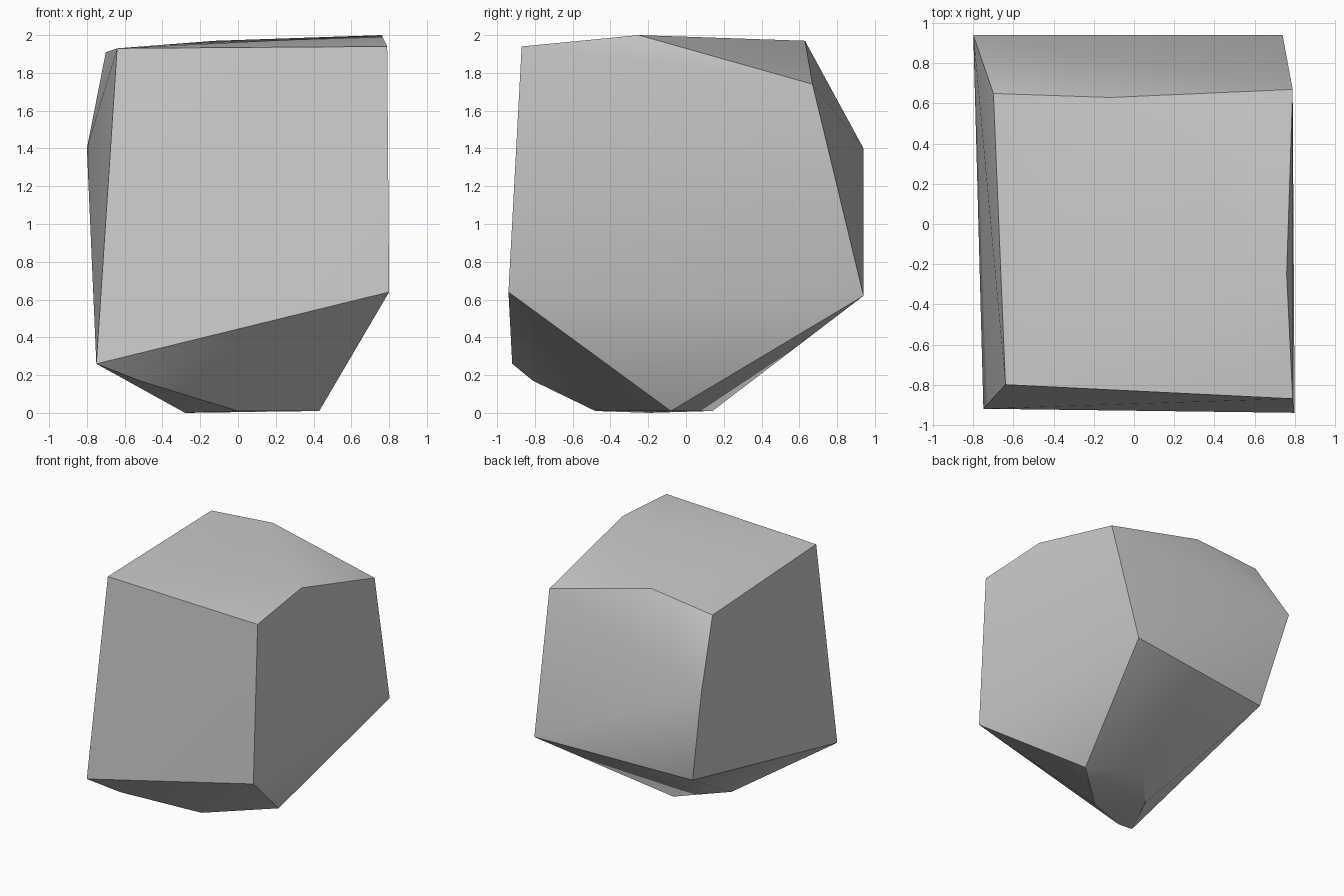
import bpy
import bmesh

cube = bpy.data.objects.get("Cube")
if cube:
    bpy.data.objects.remove(cube, do_unlink=True)

# Stone colour
stone = bpy.data.materials.new("stone_grey")
stone.use_nodes = True
grey = (0.6, 0.6, 0.6, 1)
stone.diffuse_color = grey
stone.node_tree.nodes["Principled BSDF"].inputs["Base Color"].default_value = grey

# Corners of the chipped boulder, ring by ring
crown = [(.79, -.87, 1.94), (-.64, -.80, 1.93), (.76, -.25, 2),
         (-.70, .65, 1.91), (-.12, .63, 1.97), (.79, .67, 1.74)]
waist = [(.80, -.94, .64), (-.75, -.92, .26), (-.80, .94, 1.4),
         (-.62, .80, .57), (.74, .94, .62)]
base = [(.43, -.08, .01), (.02, .14, .01), (-.28, -.20, 0),
        (0, -.48, .01), (-.52, -.81, .17)]

# Wrap the corners in a faceted skin
bm = bmesh.new()
for corner in crown + waist + base:
    bm.verts.new(corner)
bmesh.ops.convex_hull(bm, input=bm.verts)
bmesh.ops.recalc_face_normals(bm, faces=bm.faces)
mesh = bpy.data.meshes.new("boulder")
bm.to_mesh(mesh)
bm.free()
mesh.materials.append(stone)

boulder = bpy.data.objects.new("boulder", mesh)
bpy.context.collection.objects.link(boulder)

# Soft facets with crisp ridges
bpy.ops.object.select_all(action="DESELECT")
boulder.select_set(True)
bpy.context.view_layer.objects.active = boulder
bpy.ops.object.shade_smooth_by_angle()
